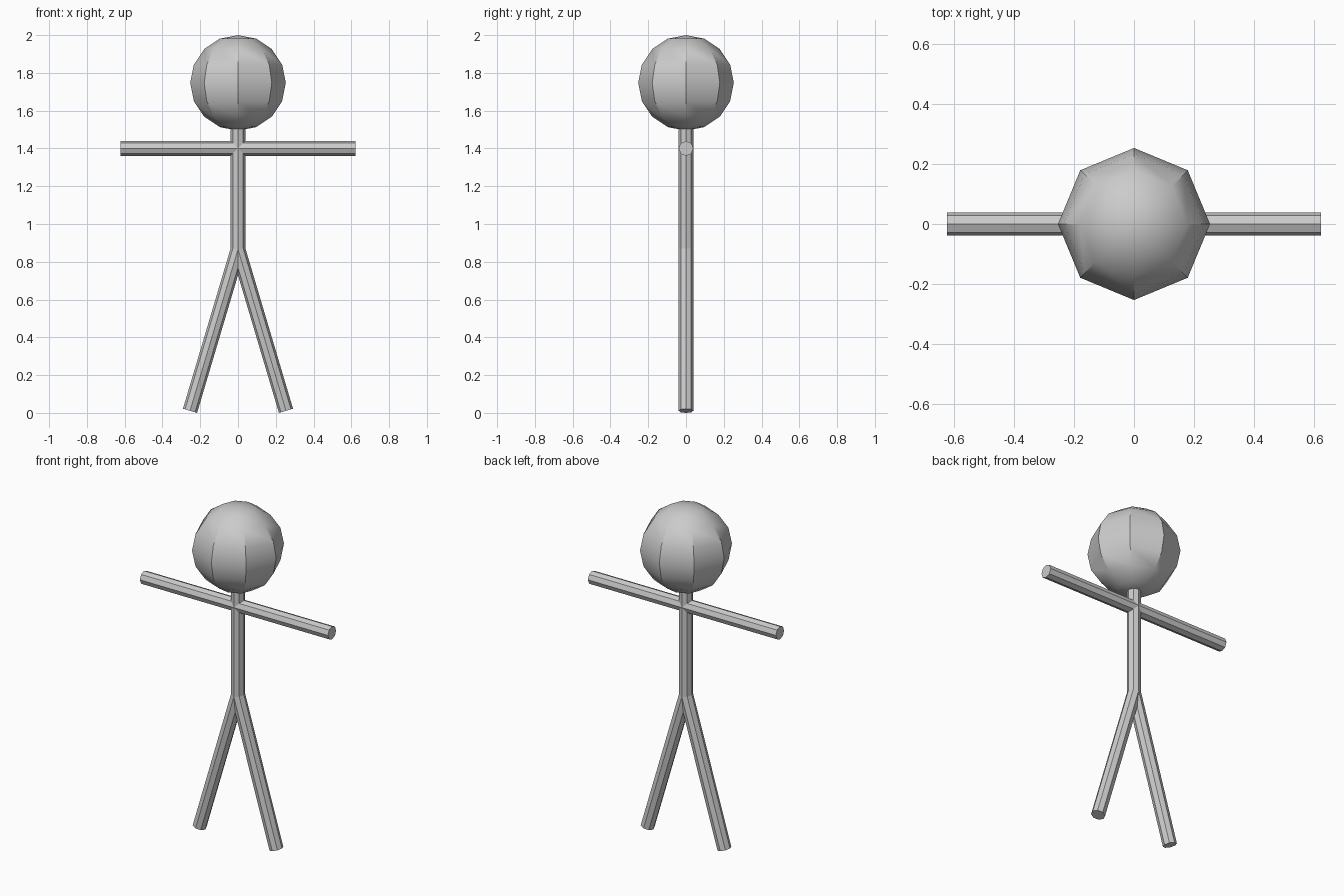
import bpy, bmesh, math
from mathutils import Vector

cube = bpy.data.objects.get("Cube")
if cube:
    bpy.data.objects.remove(cube, do_unlink=True)

SIDES = 8
R = 0.039          # limb radius
HIP = 0.866        # height where the legs fork
FOOT = (0.254, 0.011)

grey = bpy.data.materials.new("plain grey")
grey.use_nodes = True
colour = (0.6, 0.6, 0.6, 1.0)
grey.diffuse_color = colour
grey.node_tree.nodes["Principled BSDF"].inputs["Base Color"].default_value = colour


def add_object(name, bm):
    bmesh.ops.recalc_face_normals(bm, faces=bm.faces)
    mesh = bpy.data.meshes.new(name)
    bm.to_mesh(mesh)
    bm.free()
    mesh.materials.append(grey)
    obj = bpy.data.objects.new(name, mesh)
    bpy.context.collection.objects.link(obj)
    return obj


def tube(name, start, end, start_normal=None):
    """Eight-sided rod; its start can be cut along a mitre plane."""
    start, end = Vector(start), Vector(end)
    axis = (end - start).normalized()
    side = Vector((0, 1, 0))
    other = axis.cross(side)
    cut = Vector(start_normal) if start_normal else axis
    bm = bmesh.new()
    rings = ([], [])
    for i in range(SIDES):
        a = math.tau * i / SIDES
        off = (side * math.cos(a) + other * math.sin(a)) * R
        slide = -off.dot(cut) / axis.dot(cut)
        rings[0].append(bm.verts.new(start + off + axis * slide))
        rings[1].append(bm.verts.new(end + off))
    for i in range(SIDES):
        j = (i + 1) % SIDES
        bm.faces.new((rings[0][i], rings[0][j], rings[1][j], rings[1][i]))
    bm.faces.new(rings[0])
    bm.faces.new(rings[1])
    return add_object(name, bm)


# Torso and neck in one rod, arms in another
tube("torso", (0, 0, HIP), (0, 0, 1.56))
tube("arms", (-0.622, 0, 1.40), (0.622, 0, 1.40))

# Legs, mitred where they meet the torso
for name, s in (("left_leg", 1), ("right_leg", -1)):
    hip = Vector((0, 0, HIP))
    foot = Vector((s * FOOT[0], 0, FOOT[1]))
    mitre = (foot - hip).normalized() + Vector((0, 0, -1))
    tube(name, hip, foot, mitre)

# Head: eight segments, smooth from pole to pole
bm = bmesh.new()
bmesh.ops.create_uvsphere(bm, u_segments=SIDES, v_segments=8, radius=0.253)
bmesh.ops.translate(bm, verts=bm.verts, vec=(0, 0, 1.747))
head = add_object("head", bm)
bpy.ops.object.select_all(action='DESELECT')
head.select_set(True)
bpy.context.view_layer.objects.active = head
bpy.ops.object.shade_smooth_by_angle(angle=math.radians(30))
